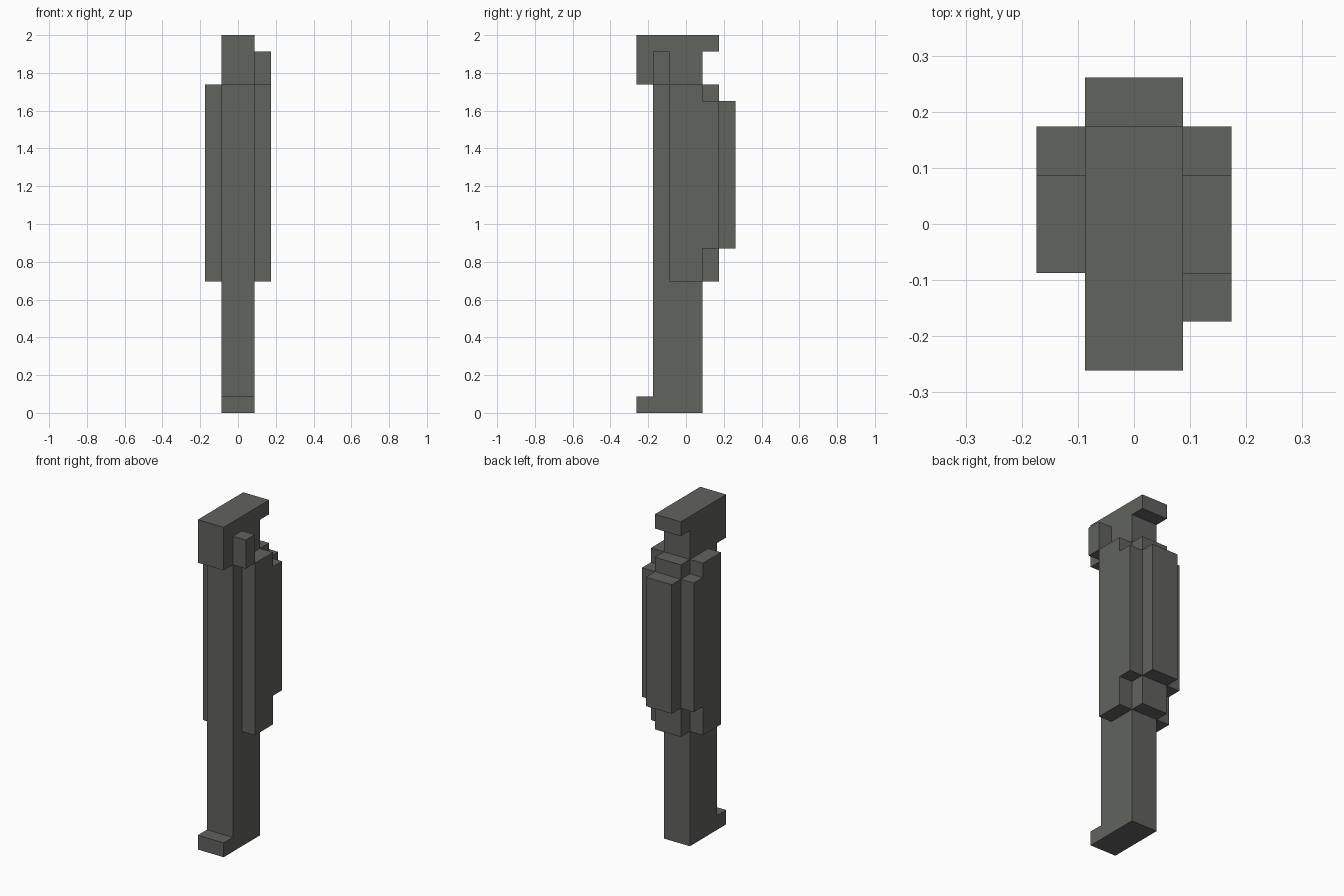
import bpy, bmesh

if "Cube" in bpy.data.objects:
    bpy.data.objects.remove(bpy.data.objects["Cube"])

U = 2 / 23  # one block of the grid

grey = bpy.data.materials.new("dark grey")
grey.diffuse_color = (0.12, 0.125, 0.114, 1)
grey.use_nodes = True
grey.node_tree.nodes["Principled BSDF"].inputs["Base Color"].default_value = grey.diffuse_color


def extrude_profile(name, profile, x0, x1):
    """Extrude a (y, z) outline, in block units, from x0 to x1."""
    bm = bmesh.new()
    face = bm.faces.new([bm.verts.new((x0 * U, y * U, z * U)) for y, z in profile])
    out = bmesh.ops.extrude_face_region(bm, geom=[face])
    verts = [v for v in out["geom"] if isinstance(v, bmesh.types.BMVert)]
    bmesh.ops.translate(bm, vec=((x1 - x0) * U, 0, 0), verts=verts)
    bmesh.ops.recalc_face_normals(bm, faces=bm.faces)
    mesh = bpy.data.meshes.new(name)
    bm.to_mesh(mesh)
    bm.free()
    mesh.materials.append(grey)
    obj = bpy.data.objects.new(name, mesh)
    bpy.context.collection.objects.link(obj)
    return obj


# Central column: foot lip, shaft, stepped back grip, overhanging head
extrude_profile("core", [
    (-3, 0), (1, 0), (1, 8), (2, 8), (2, 10), (3, 10), (3, 19), (2, 19), (2, 20),
    (1, 20), (1, 22), (2, 22), (2, 23), (-3, 23), (-3, 20), (-2, 20), (-2, 1), (-3, 1),
], -1, 1)

# Stepped side panels, one on each side
side = [(-1, 8), (1, 8), (1, 10), (2, 10), (2, 19), (1, 19), (1, 20), (-1, 20)]
for name, x0 in (("left_panel", -2), ("right_panel", 1)):
    extrude_profile(name, side, x0, x0 + 1)

# Small lug on the right of the head
extrude_profile("head_lug", [(-2, 20), (-1, 20), (-1, 22), (-2, 22)], 1, 2)
